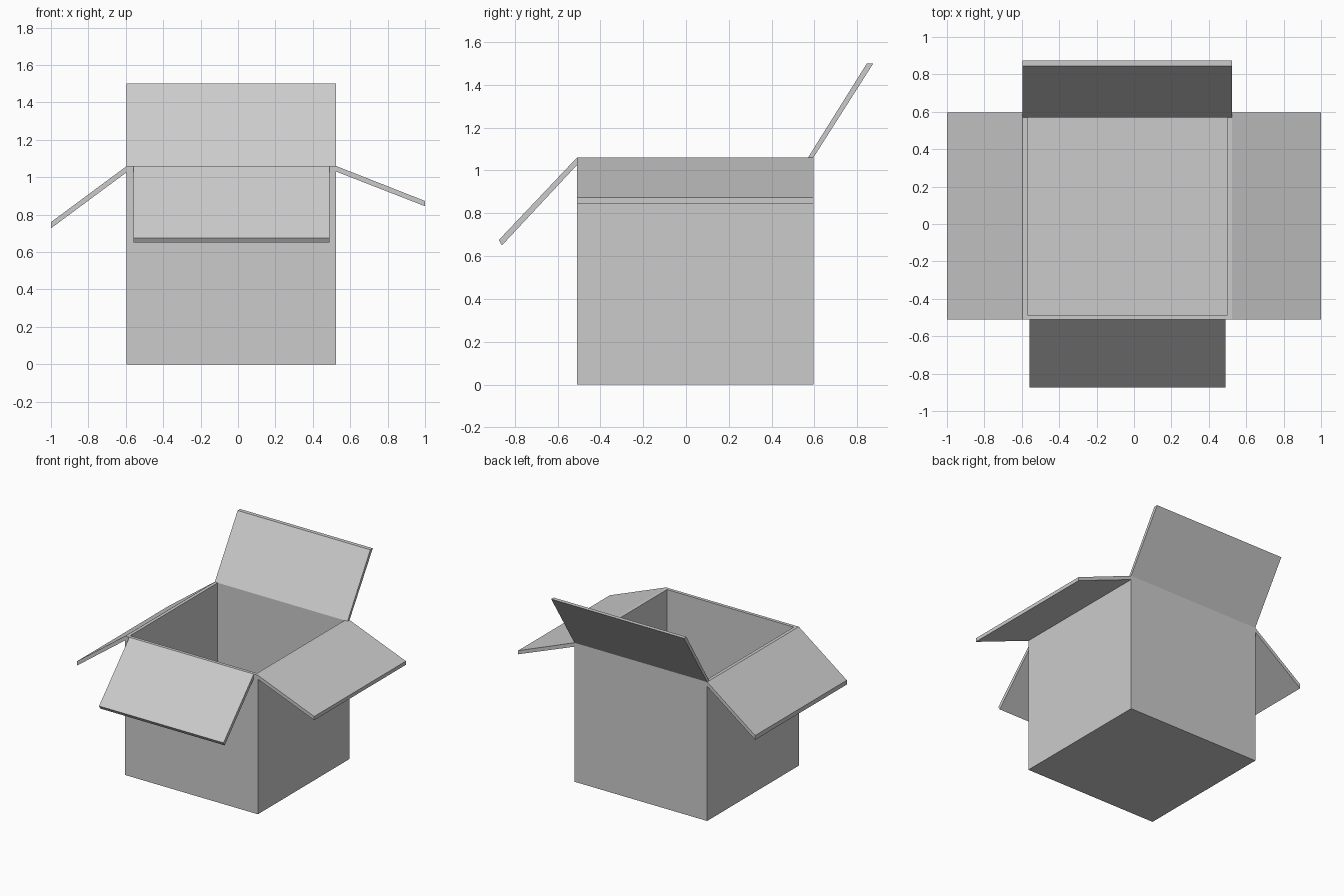
import bpy
import bmesh
from mathutils import Vector

old = bpy.data.objects.get("Cube")
if old:
    bpy.data.objects.remove(old, do_unlink=True)

card = bpy.data.materials.new("plain grey card")
card.use_nodes = True
GREY = (0.6, 0.6, 0.6, 1)
card.diffuse_color = GREY
card.node_tree.nodes["Principled BSDF"].inputs["Base Color"].default_value = GREY

LEFT, RIGHT = 0.525, -0.595
FRONT, BACK = -0.51, 0.595
TOP, WALL = 1.06, 0.035


def finish(bm, name):
    bmesh.ops.recalc_face_normals(bm, faces=bm.faces)
    mesh = bpy.data.meshes.new(name)
    bm.to_mesh(mesh)
    bm.free()
    mesh.materials.append(card)
    obj = bpy.data.objects.new(name, mesh)
    bpy.context.collection.objects.link(obj)


def flap(name, axis, profile, start, end):
    """Extrude a (across, height) profile along the hinge axis."""
    bm = bmesh.new()
    place = (lambda a, z: (start, a, z)) if axis == "x" else (lambda a, z: (a, start, z))
    face = bm.faces.new([bm.verts.new(place(a, z)) for a, z in profile])
    ext = bmesh.ops.extrude_face_region(bm, geom=[face])
    length = end - start
    move = Vector((length, 0, 0)) if axis == "x" else Vector((0, length, 0))
    bmesh.ops.translate(bm, vec=move,
                        verts=[v for v in ext["geom"] if isinstance(v, bmesh.types.BMVert)])
    finish(bm, name)


# Open box: inset the top, then push the inner face down to the floor
bm = bmesh.new()
bmesh.ops.create_cube(bm, size=1)
bmesh.ops.scale(bm, vec=(LEFT - RIGHT, BACK - FRONT, TOP), verts=bm.verts)
bmesh.ops.translate(bm, vec=((LEFT + RIGHT) / 2, (FRONT + BACK) / 2, TOP / 2), verts=bm.verts)
lid = max(bm.faces, key=lambda f: f.calc_center_median().z)
bmesh.ops.inset_region(bm, faces=[lid], thickness=WALL)
well = bmesh.ops.extrude_face_region(bm, geom=[lid])
bmesh.ops.translate(bm, vec=(0, 0, WALL - TOP),
                    verts=[v for v in well["geom"] if isinstance(v, bmesh.types.BMVert)])
if lid.is_valid:
    bmesh.ops.delete(bm, geom=[lid], context="FACES_ONLY")
finish(bm, "box_body")

# Four flaps, each hinged on a top edge
flap("front_flap", "x", [(FRONT, TOP), (-0.875, 0.675), (-0.86, 0.65), (FRONT, 1.025)],
     RIGHT + WALL, LEFT - WALL)
flap("back_flap", "x", [(0.57, TOP), (BACK, TOP), (0.875, 1.5), (0.845, 1.5)], RIGHT, LEFT)
flap("right_flap", "y", [(RIGHT, TOP), (-1, 0.76), (-1, 0.727), (RIGHT, 1.027)], FRONT, BACK)
flap("left_flap", "y", [(LEFT, TOP), (1, 0.873), (1, 0.845), (LEFT, 1.03)], FRONT, BACK)
